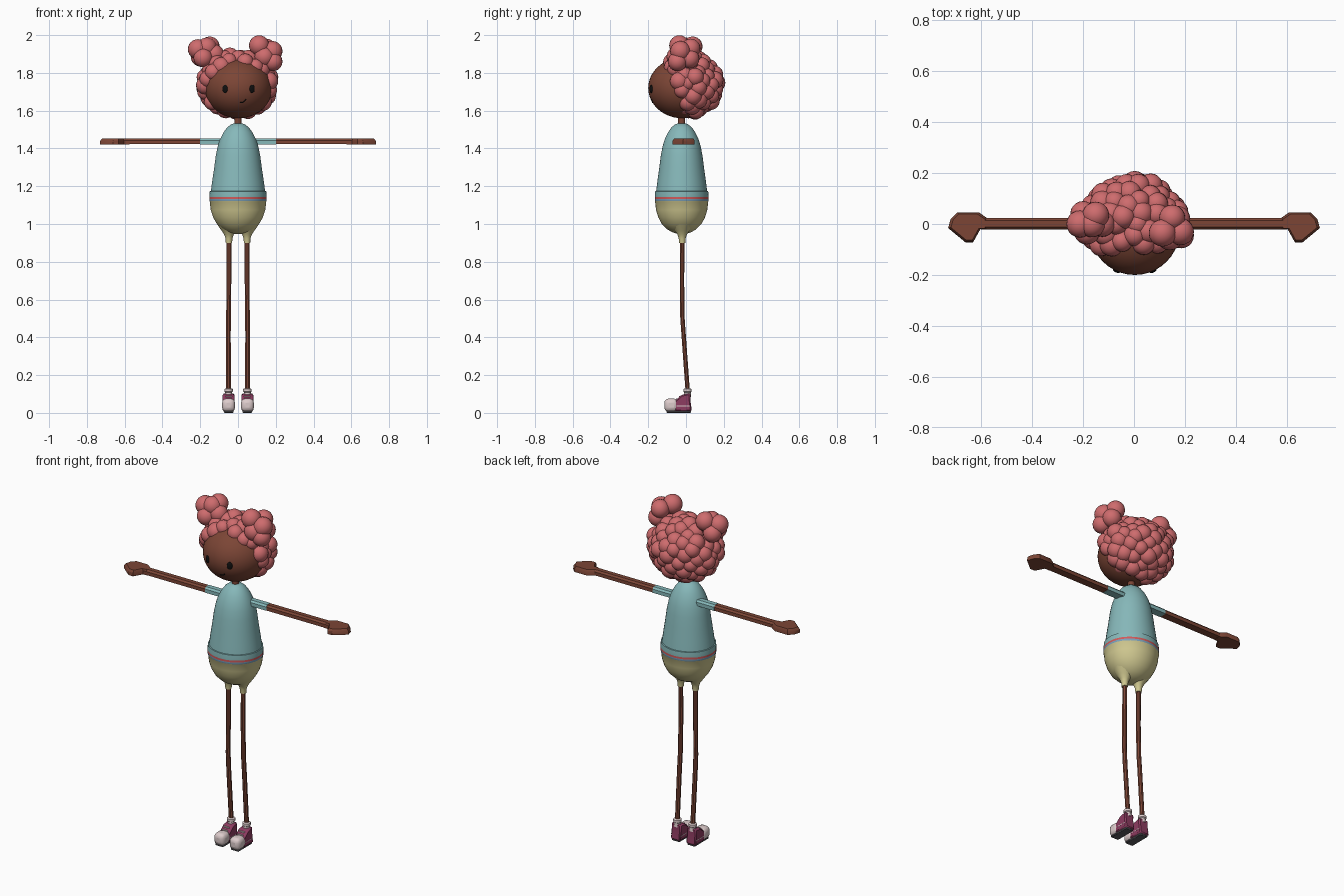
import bpy, bmesh, math, random
from mathutils import Vector, Matrix

random.seed(4)
if "Cube" in bpy.data.objects:
    bpy.data.objects.remove(bpy.data.objects["Cube"])


def material(name, r, g, b):
    m = bpy.data.materials.new(name)
    m.use_nodes = True
    m.diffuse_color = (r, g, b, 1)
    m.node_tree.nodes["Principled BSDF"].inputs["Base Color"].default_value = (r, g, b, 1)
    return m


SKIN = material("brown skin", 0.2, 0.06, 0.036)
HAIR = material("coral hair", 0.62, 0.15, 0.155)
SHIRT = material("teal shirt", 0.24, 0.48, 0.49)
SHORTS = material("khaki shorts", 0.63, 0.58, 0.28)
PLUM = material("plum shoe", 0.27, 0.045, 0.12)
CREAM = material("pale pink", 0.72, 0.6, 0.6)
SOLE = material("grey sole", 0.1, 0.1, 0.11)
BLACK = material("black", 0.005, 0.005, 0.005)
RED = material("red stripe", 0.65, 0.1, 0.1)
BLUE = material("blue stripe", 0.2, 0.36, 0.5)


def finish(bm, name, *mats):
    bmesh.ops.recalc_face_normals(bm, faces=bm.faces)
    mesh = bpy.data.meshes.new(name)
    bm.to_mesh(mesh)
    bm.free()
    for m in mats:
        mesh.materials.append(m)
    ob = bpy.data.objects.new(name, mesh)
    bpy.context.collection.objects.link(ob)
    return ob


def ball(bm, centre, radii, u=20, v=12, turn=Matrix()):
    mat = Matrix.Translation(centre) @ turn @ Matrix.Diagonal((*radii, 1))
    bmesh.ops.create_uvsphere(bm, u_segments=u, v_segments=v, radius=1, matrix=mat)


def loft(bm, rings):
    """Skin a list of equal-length point rings and cap both ends."""
    loops = [[bm.verts.new(p) for p in ring] for ring in rings]
    n = len(loops[0])
    for a, b in zip(loops, loops[1:]):
        for i in range(n):
            bm.faces.new((a[i], a[(i + 1) % n], b[(i + 1) % n], b[i]))
    bm.faces.new(loops[0])
    bm.faces.new(loops[-1])


def ring(x, y, z, rx, ry, n):
    angles = [2 * math.pi * (i + 0.5) / n for i in range(n)]
    return [(x + rx * math.cos(a), y + ry * math.sin(a), z) for a in angles]


def box(name, centre, size, mat, bevel=0.0, segments=1):
    bm = bmesh.new()
    m = Matrix.Translation(centre) @ Matrix.Diagonal((*size, 1))
    bmesh.ops.create_cube(bm, size=1, matrix=m)
    ob = finish(bm, name, mat)
    if bevel:
        mod = ob.modifiers.new("bevel", "BEVEL")
        mod.width, mod.segments = bevel, segments
    return ob


# Torso: shirt, hem stripes and shorts in one turned shape
BODY_Y = -0.023
profile = [(0.02, 0.947), (0.055, 0.957), (0.082, 0.972), (0.112, 1.0), (0.132, 1.035),
           (0.145, 1.075), (0.15, 1.118), (0.152, 1.121), (0.152, 1.132), (0.152, 1.143),
           (0.152, 1.15), (0.15, 1.173), (0.144, 1.174), (0.138, 1.22), (0.126, 1.3),
           (0.118, 1.36), (0.108, 1.41), (0.095, 1.45), (0.077, 1.485), (0.057, 1.512),
           (0.036, 1.528), (0.012, 1.535)]
bm = bmesh.new()
loft(bm, [ring(0, BODY_Y, z, r, r * 0.94, 40) for r, z in profile])
for f in bm.faces:
    z = f.calc_center_median().z
    f.material_index = 0 if z < 1.12 else 1 if z < 1.132 else 2 if z < 1.143 else 3
finish(bm, "torso", SHORTS, BLUE, RED, SHIRT)

# Neck and head
bm = bmesh.new()
loft(bm, [ring(0, BODY_Y, z, 0.019, 0.019, 12) for z in (1.51, 1.6)])
finish(bm, "neck", SKIN)

HEAD, HEAD_R = Vector((0.003, -0.02, 1.72)), Vector((0.178, 0.18, 0.16))
bm = bmesh.new()
ball(bm, HEAD, HEAD_R, 40, 24)
finish(bm, "head", SKIN)


def on_face(x, z):
    k = 1 - ((x - HEAD.x) / HEAD_R.x) ** 2 - ((z - HEAD.z) / HEAD_R.z) ** 2
    return Vector((x, HEAD.y - HEAD_R.y * math.sqrt(k), z))


# Eyes and crooked smile
for name, x in (("right_eye", -0.069), ("left_eye", 0.075)):
    bm = bmesh.new()
    ball(bm, on_face(x, 1.715), (0.015, 0.006, 0.022), turn=Matrix.Rotation(x * 6, 4, "Z"))
    finish(bm, name, BLACK)

smile = bpy.data.curves.new("mouth", "CURVE")
smile.dimensions = "3D"
smile.bevel_depth, smile.bevel_resolution = 0.003, 1
smile.materials.append(BLACK)
points = [(0.01, 1.643), (0.025, 1.644), (0.035, 1.65), (0.043, 1.66)]
spline = smile.splines.new("POLY")
spline.points.add(len(points) - 1)
for p, (x, z) in zip(spline.points, points):
    p.co = (*on_face(x, z), 1)
bpy.context.collection.objects.link(bpy.data.objects.new("mouth", smile))

# Curly hair: balls spread evenly over the skull, leaving the face open
bm = bmesh.new()
COUNT = 110
for i in range(COUNT):
    h = 1 - 2 * (i + 0.5) / COUNT
    a = i * math.pi * (3 - math.sqrt(5))
    w = math.sqrt(1 - h * h)
    c = Vector((-0.006 + 0.176 * w * math.cos(a), 0.006 + 0.152 * w * math.sin(a), 1.74 + 0.143 * h))
    hairline = -0.055 - 0.3 * (c.z - 1.71) if c.z > 1.71 else -0.055 + 0.45 * (1.71 - c.z)
    if c.y > hairline:
        c += Vector([random.uniform(-0.008, 0.008) for _ in range(3)])
        r = random.uniform(0.041, 0.05)
        ball(bm, c, (r, r, r))
finish(bm, "curly_hair", HAIR)

# Two hair buns
buns = {
    "right_bun": [(-0.212, 0.0, 1.925), (-0.15, 0.035, 1.94), (-0.125, 0.0, 1.9),
                  (-0.2, 0.04, 1.885), (-0.185, -0.03, 1.88), (-0.165, 0.0, 1.935)],
    "left_bun": [(0.112, -0.035, 1.945), (0.182, -0.03, 1.915), (0.15, 0.025, 1.93),
                 (0.17, 0.02, 1.875), (0.14, -0.05, 1.885), (0.185, -0.045, 1.86)],
}
for name, centres in buns.items():
    bm = bmesh.new()
    for c in centres:
        ball(bm, c, [random.uniform(0.049, 0.054)] * 3)
    finish(bm, name, HAIR)

# Mitten outline (x, y) with the thumb toward the front
mitten = [(0.575, 0.022), (0.61, 0.046), (0.694, 0.046), (0.72, 0.02), (0.73, -0.016),
          (0.662, -0.072), (0.632, -0.072), (0.603, -0.02), (0.575, -0.02)]
ARM_Z = 1.437


def bar(name, s, x0, x1, grow, mat):
    section = [(-0.021, -0.014), (0.023, -0.014), (0.023, 0.006),
               (0.014, 0.016), (-0.012, 0.016), (-0.021, 0.006)]
    bm = bmesh.new()
    loft(bm, [[(s * x, y * grow, ARM_Z + z * grow) for y, z in section] for x in (x0, x1)])
    finish(bm, name, mat)


for side, s in (("right", -1), ("left", 1)):
    # Arm, sleeve and hand
    bar(side + "_sleeve", s, 0.06, 0.2, 1.06, SHIRT)
    bar(side + "_arm", s, 0.19, 0.6, 1.0, SKIN)
    bm = bmesh.new()
    layers = ((1.0, -0.016), (0.99, 0.004), (0.86, 0.016))
    loft(bm, [[(s * (0.65 + (x - 0.65) * k), y * k, ARM_Z + z) for x, y in mitten]
              for k, z in layers])
    finish(bm, side + "_hand", SKIN)

    # Trouser cuff, leg and sock
    bm = bmesh.new()
    cuff = [(0.065, 1.0), (0.04, 0.965), (0.026, 0.945), (0.019, 0.925), (0.017, 0.9)]
    loft(bm, [ring(s * 0.048, -0.02, z, r, r, 16) for r, z in cuff])
    finish(bm, side + "_cuff", SHORTS)
    bm = bmesh.new()
    path = [(0.048, -0.02, 0.93), (0.048, -0.021, 0.7), (0.05, -0.02, 0.52),
            (0.051, -0.013, 0.42), (0.05, 0.01, 0.1)]
    loft(bm, [ring(s * x, y, z, 0.0135, 0.0125, 8) for x, y, z in path])
    finish(bm, side + "_leg", SKIN)
    bm = bmesh.new()
    sock = [(0.02, 0.085), (0.018, 0.108), (0.023, 0.112), (0.023, 0.126), (0.017, 0.13)]
    loft(bm, [ring(s * 0.05, 0.008, z, r, r, 12) for r, z in sock])
    finish(bm, side + "_sock", CREAM)

    # Shoe: upper, toe cap, sole, side stripe and laces
    fx = s * 0.05
    bm = bmesh.new()
    upper = [(-0.06, 0.008), (-0.06, 0.062), (-0.022, 0.096), (0.024, 0.104), (0.023, 0.07), (0.031, 0.008)]
    loft(bm, [[(fx + w, y, z) for y, z in upper] for w in (-0.031, 0.031)])
    ob = finish(bm, side + "_shoe_upper", PLUM)
    mod = ob.modifiers.new("bevel", "BEVEL")
    mod.width, mod.segments = 0.007, 1
    box(side + "_toe_cap", (fx, -0.078, 0.041), (0.068, 0.074, 0.07), CREAM, 0.023, 3)
    box(side + "_sole", (fx, -0.039, 0.006), (0.052, 0.13, 0.012), SOLE, 0.004)
    box(side + "_shoe_stripe", (fx, -0.014, 0.036), (0.0635, 0.07, 0.004), CREAM)
    for y, z in ((-0.049, 0.074), (-0.034, 0.087)):
        box(side + "_lace", (fx, y, z), (0.034, 0.007, 0.006), CREAM)

# Smooth the round parts and keep the hard edges
bpy.ops.object.select_all(action="DESELECT")
for ob in bpy.context.collection.objects:
    if ob.type == "MESH":
        ob.select_set(True)
        bpy.context.view_layer.objects.active = ob
bpy.ops.object.shade_smooth_by_angle(angle=math.radians(35))
